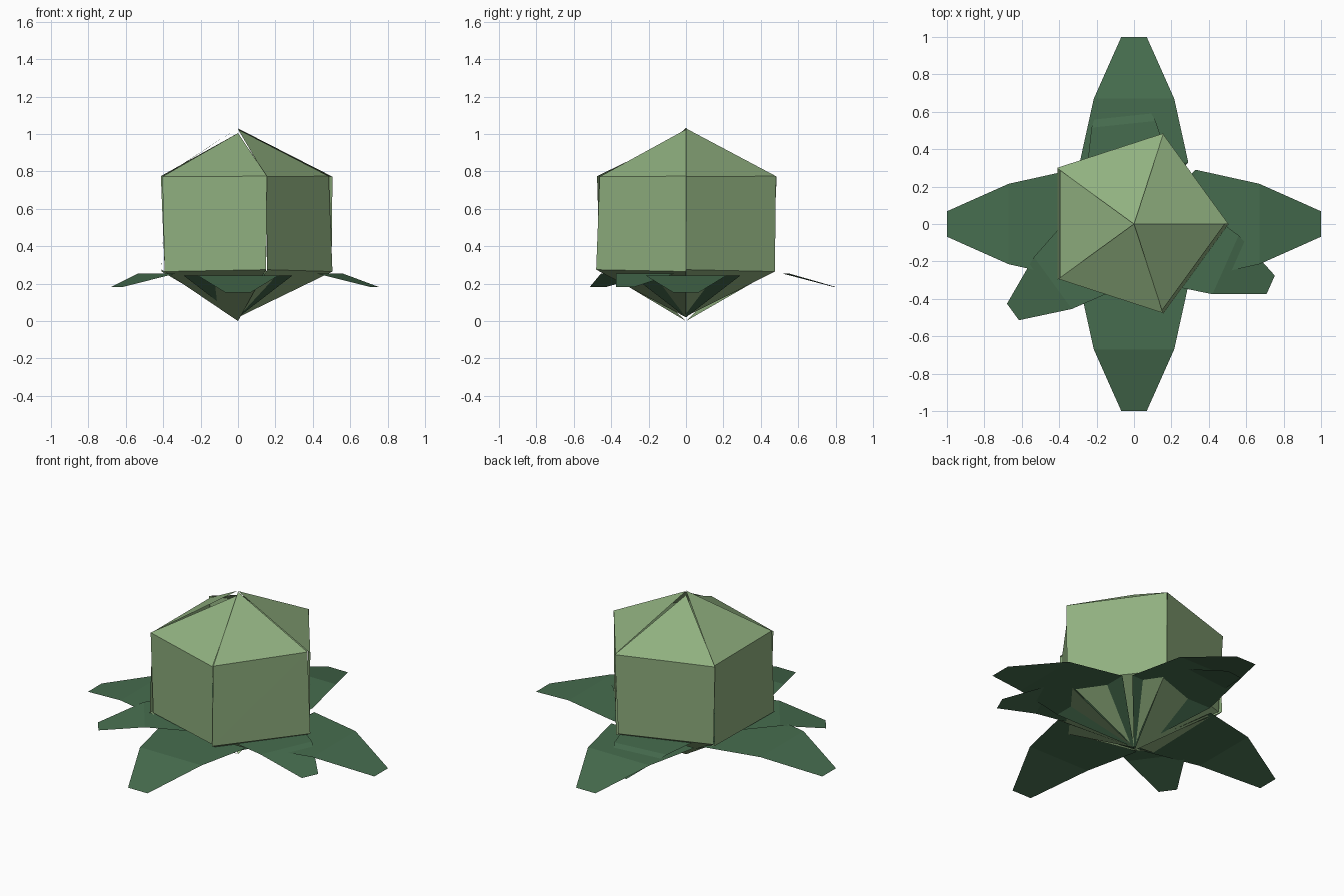
import bpy
import math
from mathutils import Matrix

if "Cube" in bpy.data.objects:
    bpy.data.objects.remove(bpy.data.objects["Cube"])


def material(name, rgb):
    m = bpy.data.materials.new(name)
    m.diffuse_color = (*rgb, 1)
    m.use_nodes = True
    m.node_tree.nodes["Principled BSDF"].inputs["Base Color"].default_value = m.diffuse_color
    return m


HEAD = material("light_green", (0.28, 0.435, 0.215))
LEAF = material("dark_green", (0.062, 0.152, 0.077))


def add_mesh(name, verts, faces, mat):
    mesh = bpy.data.meshes.new(name)
    mesh.from_pydata(verts, [], faces)
    mesh.materials.append(mat)
    ob = bpy.data.objects.new(name, mesh)
    bpy.context.collection.objects.link(ob)
    return ob


def polar(r, degrees, z):
    a = math.radians(degrees)
    return (r * math.cos(a), r * math.sin(a), z)


# Closed head: five loose folded leaves, each (height offset, lower radius, upper radius)
HEAD_LEAVES = [(0.025, 0.50, 0.505), (0.0, 0.485, 0.51), (0.028, 0.505, 0.49),
               (0.0, 0.485, 0.50), (0.02, 0.505, 0.485)]
for i, (dz, low, high) in enumerate(HEAD_LEAVES):
    a, b = 72 * i, 72 * (i + 1)
    tilt = 0.005 if i % 2 else -0.005
    verts = [(0, 0, dz),
             polar(low, a, 0.27 - tilt), polar(low, b, 0.27 + tilt),
             polar(high, b, 0.775), polar(high, a, 0.772),
             (0, 0, 1.005 + dz)]
    add_mesh(f"head_leaf_{i + 1}", verts,
             [(0, 2, 1), (1, 2, 3), (1, 3, 4), (4, 3, 5)], HEAD)


# Open outer leaf: pointed base, flat middle, drooping blunt tip
def outer_leaf(name, degrees, scale, lift):
    profile = [(0.33, 0.29, 0.243), (0.67, 0.215, 0.243), (1.0, 0.068, 0.153)]
    verts = [(0, 0, 0.02)]
    for r, half, z in profile:
        verts += [(r, -half, z), (r, half, z)]
    ob = add_mesh(name, verts, [(0, 1, 2), (1, 3, 4, 2), (3, 5, 6, 4)], LEAF)
    ob.data.transform(Matrix.Translation((0, 0, lift))
                      @ Matrix.Rotation(math.radians(degrees), 4, 'Z')
                      @ Matrix.Scale(scale, 4))


for i in range(4):
    outer_leaf(f"large_leaf_{i + 1}", 90 * i, 1.0, 0.0)
for i in range(3):
    outer_leaf(f"small_leaf_{i + 1}", 96 + 120 * i, 0.8, 0.06)
